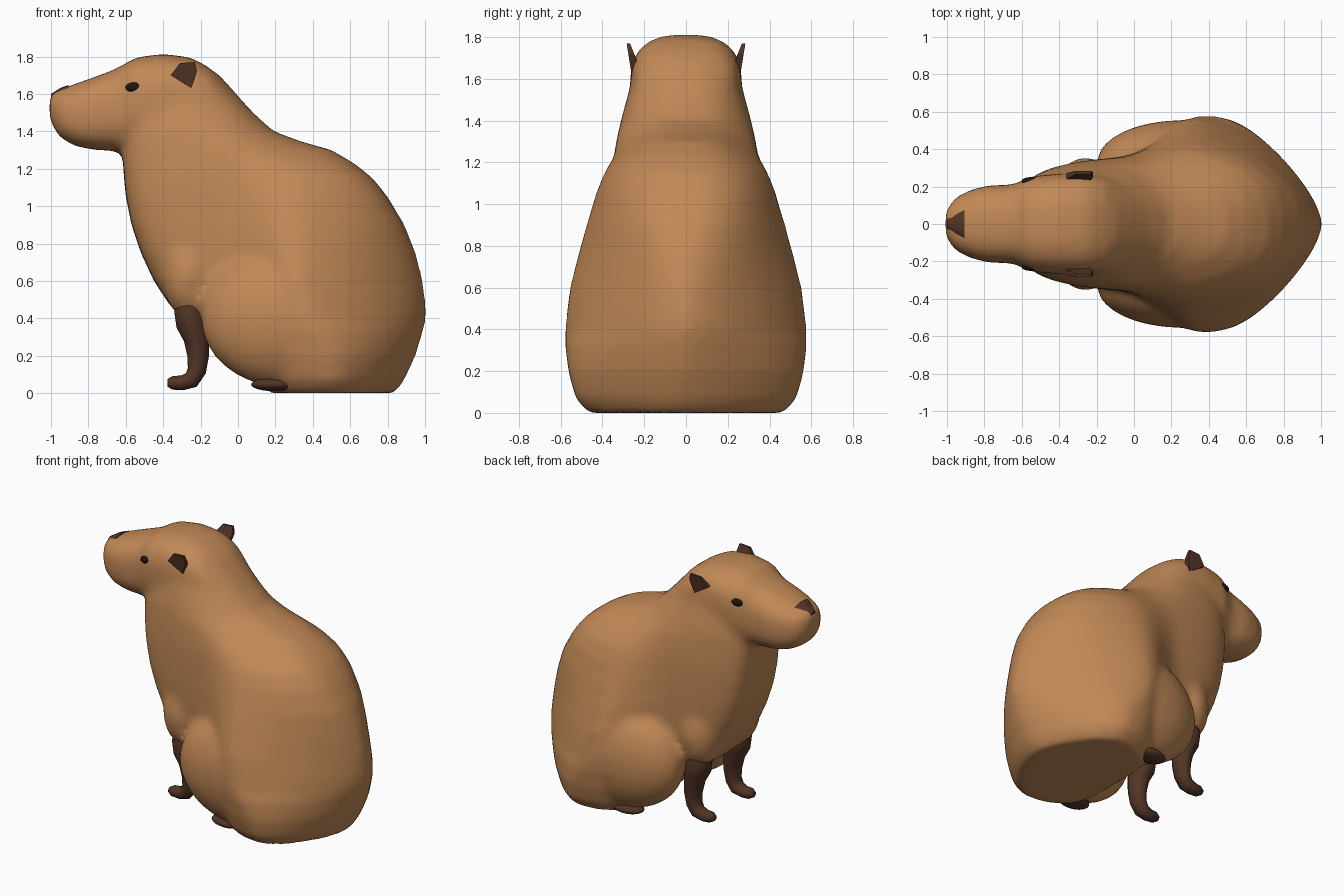
import bpy, bmesh, math
from mathutils import Vector

if "Cube" in bpy.data.objects:
    bpy.data.objects.remove(bpy.data.objects["Cube"])


def material(name, rgb):
    m = bpy.data.materials.new(name)
    m.diffuse_color = (*rgb, 1)
    m.use_nodes = True
    m.node_tree.nodes["Principled BSDF"].inputs["Base Color"].default_value = m.diffuse_color
    return m


FUR = material("fur", (0.54, 0.25, 0.095))
DARK = material("dark_fur", (0.085, 0.035, 0.02))
BLACK = material("black", (0.01, 0.008, 0.007))


def spow(v, p):
    return math.copysign(abs(v) ** p, v)


def loft(bm, rings):
    """Skin closed rings of equal length and cap both ends."""
    vs = [[bm.verts.new(p) for p in r] for r in rings]
    n = len(vs[0])
    for a, b in zip(vs, vs[1:]):
        for i in range(n):
            j = (i + 1) % n
            bm.faces.new((a[i], a[j], b[j], b[i]))
    bm.faces.new(vs[0][::-1])
    bm.faces.new(vs[-1])


def add_ellipsoid(bm, centre, radii, seg):
    new = bmesh.ops.create_uvsphere(bm, u_segments=seg, v_segments=seg // 2 + 2, radius=1)
    for v in new["verts"]:
        v.co = Vector(centre) + Vector([c * r for c, r in zip(v.co, radii)])


def finish(name, bm, mat, angle=50):
    bmesh.ops.recalc_face_normals(bm, faces=bm.faces)
    me = bpy.data.meshes.new(name)
    bm.to_mesh(me)
    bm.free()
    me.materials.append(mat)
    ob = bpy.data.objects.new(name, me)
    bpy.context.collection.objects.link(ob)
    bpy.ops.object.select_all(action='DESELECT')
    ob.select_set(True)
    bpy.context.view_layer.objects.active = ob
    bpy.ops.object.shade_smooth_by_angle(angle=math.radians(angle))
    return ob


def ellipsoid(name, centre, radii, mat, seg=20):
    bm = bmesh.new()
    add_ellipsoid(bm, centre, radii, seg)
    return finish(name, bm, mat)


def smooth(v, lo, hi):
    t = min(1, max(0, (v - lo) / (hi - lo)))
    return t * t * (3 - 2 * t)


def body_ring(z, x0, x1, wf, wb, n=64):
    """Horizontal slice: blunt chest, wide haunch, rump tapering low down."""
    pts = []
    k = smooth(z, 0.55, 1.2)
    for i in range(n):
        a = 2 * math.pi * i / n
        u, s = math.cos(a), math.sin(a)
        x = (x0 + x1) / 2 + u * (x1 - x0) / 2
        if u > 0:
            taper = max(0, 1 - u ** 1.5) ** 0.65
            cap = (1 - k) * taper + k * abs(s) ** 0.75
        else:
            cap = abs(s) ** 0.42
        w = wf + (wb - wf) * smooth(x, -0.08, 0.36)
        pts.append((x, math.copysign(w * cap, s), z))
    return pts


def head_ring(x, zt, zb, w, p=0.75, n=32):
    """Upright slice across the head."""
    zc, h = (zt + zb) / 2, (zt - zb) / 2
    return [(x, w * spow(math.cos(2 * math.pi * i / n), p),
             zc + h * spow(math.sin(2 * math.pi * i / n), p)) for i in range(n)]


# Body, head, haunches and shoulders, fused into one soft skin
bm = bmesh.new()
body = [(0.0, 0.17, 0.84, 0.42, 0.47), (0.07, 0.12, 0.89, 0.45, 0.53),
        (0.2, 0.02, 0.95, 0.38, 0.565), (0.33, -0.15, 0.99, 0.34, 0.58),
        (0.39, -0.29, 1.005, 0.34, 0.58), (0.47, -0.365, 1.005, 0.35, 0.58),
        (0.6, -0.45, 0.99, 0.36, 0.57), (0.75, -0.52, 0.95, 0.365, 0.54),
        (0.9, -0.57, 0.89, 0.365, 0.50), (1.05, -0.60, 0.80, 0.36, 0.455),
        (1.15, -0.61, 0.72, 0.355, 0.415), (1.23, -0.615, 0.62, 0.345, 0.36),
        (1.3, -0.615, 0.50, 0.335, 0.28), (1.345, -0.61, 0.34, 0.325, 0.24),
        (1.4, -0.60, 0.19, 0.312, 0.24), (1.5, -0.585, 0.08, 0.285, 0.24),
        (1.6, -0.55, -0.01, 0.258, 0.24), (1.7, -0.50, -0.10, 0.235, 0.23)]
loft(bm, [body_ring(*s) for s in body])
head = [(-1.008, 1.59, 1.47, 0.06), (-0.985, 1.61, 1.415, 0.105),
        (-0.95, 1.625, 1.365, 0.145), (-0.87, 1.655, 1.32, 0.185),
        (-0.77, 1.69, 1.30, 0.208), (-0.65, 1.735, 1.295, 0.21),
        (-0.55, 1.795, 1.31, 0.255), (-0.4, 1.815, 1.32, 0.27),
        (-0.25, 1.795, 1.35, 0.265), (-0.15, 1.74, 1.35, 0.25),
        (-0.06, 1.64, 1.36, 0.22), (0.03, 1.52, 1.36, 0.17)]
loft(bm, [head_ring(*s) for s in head])
for side in (1, -1):
    add_ellipsoid(bm, (0.25, side * 0.33, 0.405), (0.45, 0.225, 0.375), 40)
    add_ellipsoid(bm, (-0.26, side * 0.205, 0.64), (0.15, 0.15, 0.24), 32)
skin = finish("body_and_head", bm, FUR)
mod = skin.modifiers.new("fuse", 'REMESH')
mod.mode = 'VOXEL'
mod.voxel_size = 0.025
mod.use_smooth_shade = True
mod = skin.modifiers.new("soften", 'SMOOTH')
mod.factor = 0.5
mod.iterations = 10

# Nose pad
bm = bmesh.new()
loft(bm, [head_ring(*s, p=0.9, n=12) for s in
          [(-1.0, 1.60, 1.56, 0.025), (-0.95, 1.632, 1.57, 0.06),
           (-0.905, 1.648, 1.59, 0.085)]])
finish("nose", bm, DARK)


def leg_tube(side, path, n=14):
    """Rings set square to a path of (x, z, radius)."""
    rings = []
    for i, (x, z, r) in enumerate(path):
        a, b = path[max(i - 1, 0)], path[min(i + 1, len(path) - 1)]
        t = Vector((b[0] - a[0], 0, b[1] - a[1])).normalized()
        u = Vector((t.z, 0, -t.x))
        rings.append([Vector((x, side * 0.22, z)) + u * r * math.cos(2 * math.pi * k / n)
                      + Vector((0, 1.15 * r * math.sin(2 * math.pi * k / n), 0))
                      for k in range(n)])
    return rings


for side, tag in ((1, "left"), (-1, "right")):
    ellipsoid("hind_foot_" + tag, (0.19, side * 0.38, 0.047), (0.12, 0.075, 0.036), DARK)

    # Front leg with paw
    bm = bmesh.new()
    loft(bm, leg_tube(side, [(-0.25, 0.52, 0.06), (-0.258, 0.44, 0.083),
                             (-0.248, 0.37, 0.083), (-0.222, 0.29, 0.068),
                             (-0.213, 0.20, 0.058), (-0.22, 0.12, 0.05),
                             (-0.25, 0.07, 0.046), (-0.30, 0.055, 0.04),
                             (-0.35, 0.055, 0.036), (-0.378, 0.055, 0.02)]))
    finish("front_leg_" + tag, bm, DARK, 70)

    # Ear: small leaning prism, thin at the top
    bm = bmesh.new()
    outline = [(-0.36, 1.70), (-0.31, 1.765), (-0.23, 1.77), (-0.22, 1.72), (-0.25, 1.63)]
    loft(bm, [[(x, side * (0.262 + (z - 1.63) * lean - off), z) for x, z in outline]
              for off, lean in ((0.05, 0.4), (0, 0.16))])
    finish("ear_" + tag, bm, DARK, 20)

    # Eye
    ellipsoid("eye_" + tag, (-0.55, side * 0.229, 1.635), (0.052, 0.022, 0.028), BLACK, 16)
